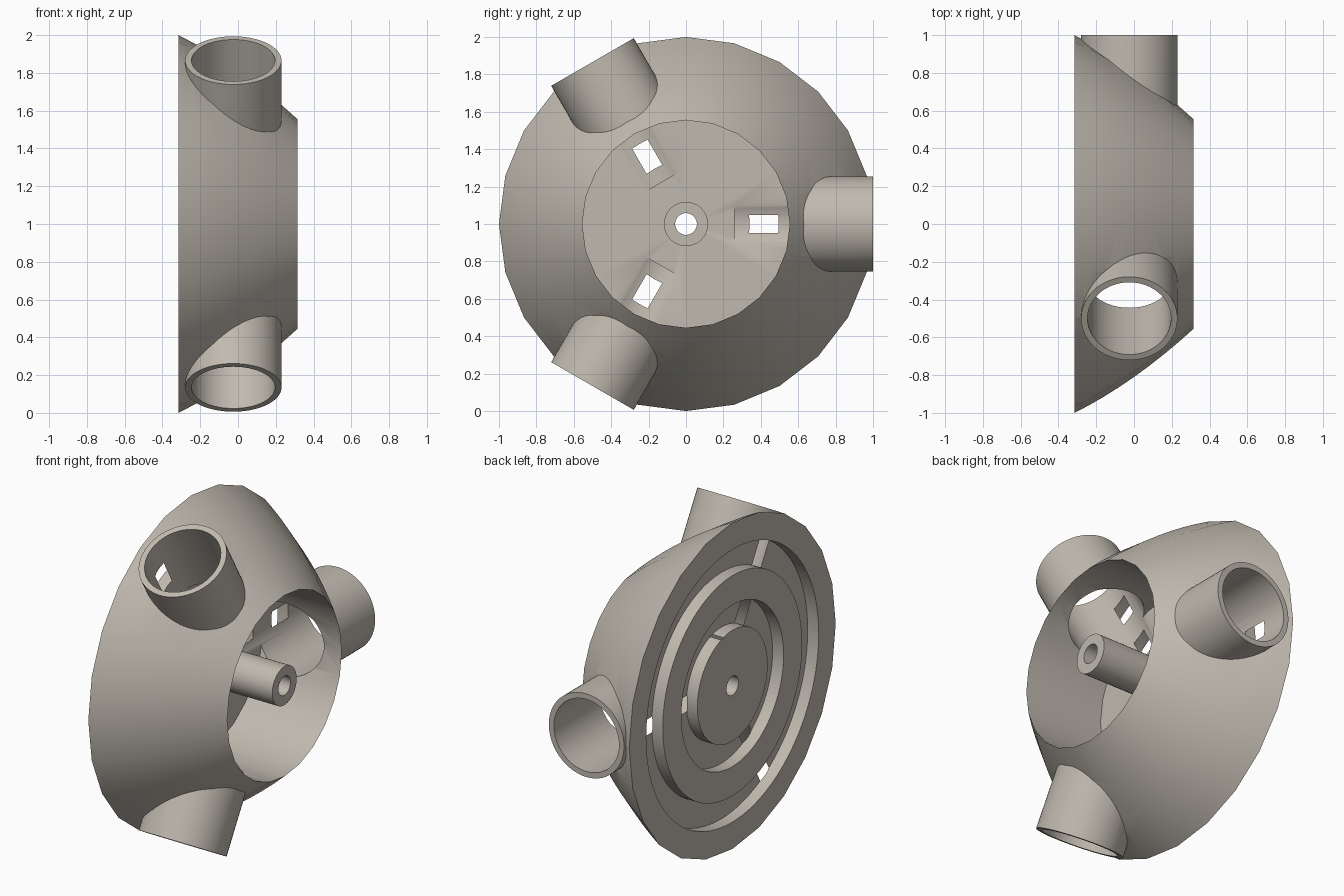
import bpy, bmesh, math
from mathutils import Matrix, Vector

if "Cube" in bpy.data.objects:
    bpy.data.objects.remove(bpy.data.objects["Cube"])

mat = bpy.data.materials.new("warm_grey")
mat.diffuse_color = (0.53, 0.49, 0.43, 1)
mat.use_nodes = True
mat.node_tree.nodes["Principled BSDF"].inputs["Base Color"].default_value = mat.diffuse_color

BACK, FRONT, FLOOR, GROOVE = -0.315, 0.315, -0.223, -0.2405
PIPE_X = -0.025


def lathe(name, profile, sides, closed=False):
    """Spin (x, radius) points about the x axis at z = 1."""
    bm = bmesh.new()
    vs = [bm.verts.new((x, r, 1)) for x, r in profile]
    pairs = list(zip(vs, vs[1:])) + ([(vs[-1], vs[0])] if closed else [])
    edges = [bm.edges.new(p) for p in pairs]
    bmesh.ops.spin(bm, geom=vs + edges, cent=(0, 0, 1), axis=(1, 0, 0),
                   angle=math.tau, steps=sides, use_merge=False)
    bmesh.ops.remove_doubles(bm, verts=bm.verts, dist=1e-4)
    return finish(name, bm)


def radial_cylinder(name, angle, radius, start, end):
    """Cylinder pointing outward from the main axis."""
    d = Vector((0, math.cos(angle), math.sin(angle)))
    t = Vector((1, 0, 0))
    rot = Matrix((t, d.cross(t), d)).transposed().to_4x4()
    centre = Vector((PIPE_X, 0, 1)) + d * (start + end) / 2
    bm = bmesh.new()
    bmesh.ops.create_cone(bm, cap_ends=True, segments=64, radius1=radius,
                          radius2=radius, depth=end - start,
                          matrix=Matrix.Translation(centre) @ rot)
    return finish(name, bm)


def finish(name, bm):
    bmesh.ops.recalc_face_normals(bm, faces=bm.faces)
    me = bpy.data.meshes.new(name)
    bm.to_mesh(me)
    bm.free()
    ob = bpy.data.objects.new(name, me)
    bpy.context.collection.objects.link(ob)
    me.materials.append(mat)
    return ob


def boolean(target, tool, op):
    """Apply a boolean and discard the tool."""
    bpy.context.view_layer.objects.active = target
    m = target.modifiers.new("cut", 'BOOLEAN')
    m.object, m.operation, m.solver = tool, op, 'EXACT'
    bpy.ops.object.modifier_apply(modifier=m.name)
    bpy.data.objects.remove(tool)


# Domed housing with an open round cavity at the front
dome = []
for i in range(9):
    t = i / 8
    dome.append((BACK + t * (FRONT - BACK),
                 1 - 0.445 * t + 0.13 * t * (1 - t)))
housing = lathe("housing", [(BACK, 0)] + dome + [(FLOOR, 0.555), (FLOOR, 0)], 24)

# Three side pipes, then their bores running into the cavity floor
angles = [math.tau * i / 3 for i in range(3)]
for a in angles:
    boolean(housing, radial_cylinder("pipe", a, 0.255, 0.585, 1.0), 'UNION')
for a in angles:
    boolean(housing, radial_cylinder("bore", a, 0.221, 0.26, 1.1), 'DIFFERENCE')

# Two ring grooves in the back plate and the central hole
for r0, r1 in ((0.34, 0.495), (0.675, 0.835)):
    ring = [(BACK - 0.1, r0), (BACK - 0.1, r1), (GROOVE, r1), (GROOVE, r0)]
    boolean(housing, lathe("groove", ring, 96, True), 'DIFFERENCE')
hole = [(-0.5, 0), (-0.5, 0.058), (0, 0.058), (0, 0)]
boolean(housing, lathe("hole", hole, 48), 'DIFFERENCE')

# Central hub tube
hub = lathe("hub", [(FLOOR - 0.01, 0.058), (FLOOR - 0.01, 0.118),
                    (FRONT, 0.118), (FRONT, 0.058)], 48, True)

for ob in (housing, hub):
    bpy.ops.object.select_all(action='DESELECT')
    ob.select_set(True)
    bpy.context.view_layer.objects.active = ob
    bpy.ops.object.shade_smooth_by_angle(angle=math.radians(30))
